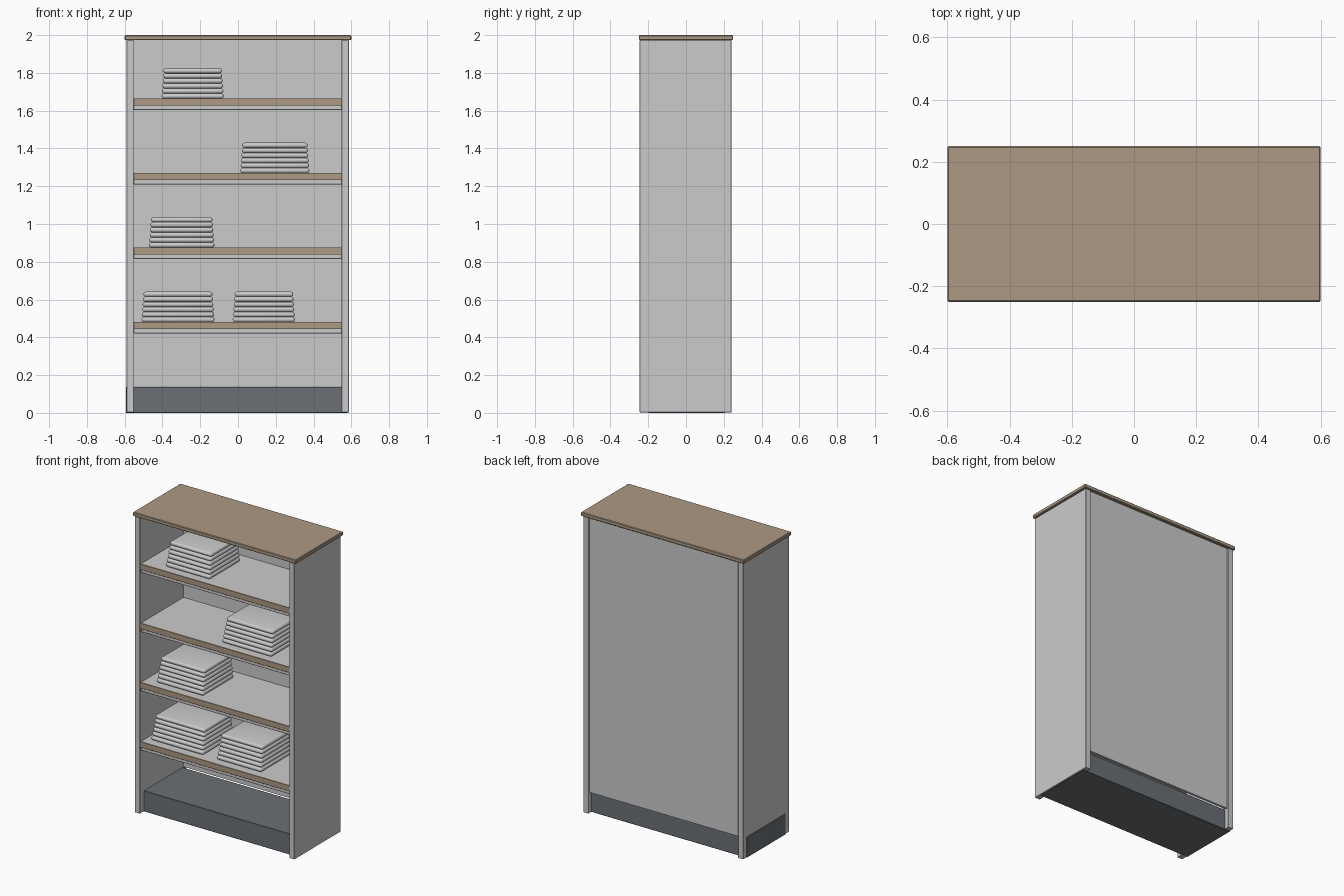
import bpy

if "Cube" in bpy.data.objects:
    bpy.data.objects.remove(bpy.data.objects["Cube"])


def material(name, rgb):
    m = bpy.data.materials.new(name)
    m.diffuse_color = (*rgb, 1)
    m.use_nodes = True
    m.node_tree.nodes["Principled BSDF"].inputs["Base Color"].default_value = m.diffuse_color
    return m


wood = material("wood", (0.42, 0.32, 0.23))
dark = material("dark_grey", (0.145, 0.162, 0.18))


def box(name, x, y, z, mat=None, bevel=0.002, segments=1, smooth=False):
    """Bevelled box from (min, max) ranges on each axis."""
    bpy.ops.mesh.primitive_cube_add(size=1, location=[sum(r) / 2 for r in (x, y, z)])
    ob = bpy.context.object
    ob.name = name
    ob.scale = [r[1] - r[0] for r in (x, y, z)]
    bpy.ops.object.transform_apply(location=False, rotation=False, scale=True)
    if bevel:
        mod = ob.modifiers.new("bevel", "BEVEL")
        mod.width = bevel
        mod.segments = segments
        bpy.ops.object.modifier_apply(modifier=mod.name)
    if mat:
        ob.data.materials.append(mat)
    if smooth:
        bpy.ops.object.shade_smooth_by_angle()
    return ob


# Carcass
box("top_board", (-0.6, 0.6), (-0.25, 0.25), (1.974, 2.0), wood, 0.004)
box("left_side", (-0.59, -0.552), (-0.245, 0.241), (0.002, 1.974))
box("right_side", (0.549, 0.587), (-0.245, 0.241), (0.002, 1.974))
box("back_panel", (-0.552, 0.549), (0.215, 0.23), (0.14, 1.974), bevel=0)
box("plinth", (-0.593, 0.58), (-0.2, 0.208), (0.0, 0.138), dark)

# Shelves with a wooden front edge
shelf_tops = [0.482 + 0.3943 * i for i in range(4)]
for top in shelf_tops:
    box("shelf", (-0.552, 0.549), (-0.232, 0.215), (top - 0.062, top - 0.002))
    box("shelf_front_edge", (-0.552, 0.549), (-0.242, -0.232), (top - 0.038, top), wood, 0.001)

# Stacks of folded linen: shelf index, centre x, half width at bottom
LAYERS, THICK = 6, 0.0268
for shelf, cx, half in [(0, -0.318, 0.193), (0, 0.137, 0.165), (1, -0.298, 0.173),
                        (2, 0.195, 0.183), (3, -0.24, 0.164)]:
    for i in range(LAYERS):
        t = i / (LAYERS - 1)
        w, d, cy = half - 0.01 * t, 0.163 - 0.02 * t, -0.025 + 0.01 * t
        z = shelf_tops[shelf] - 0.001 + i * THICK
        box("folded_linen", (cx - w, cx + w), (cy - d, cy + d), (z, z + THICK),
            bevel=0.0125, segments=4, smooth=True)
